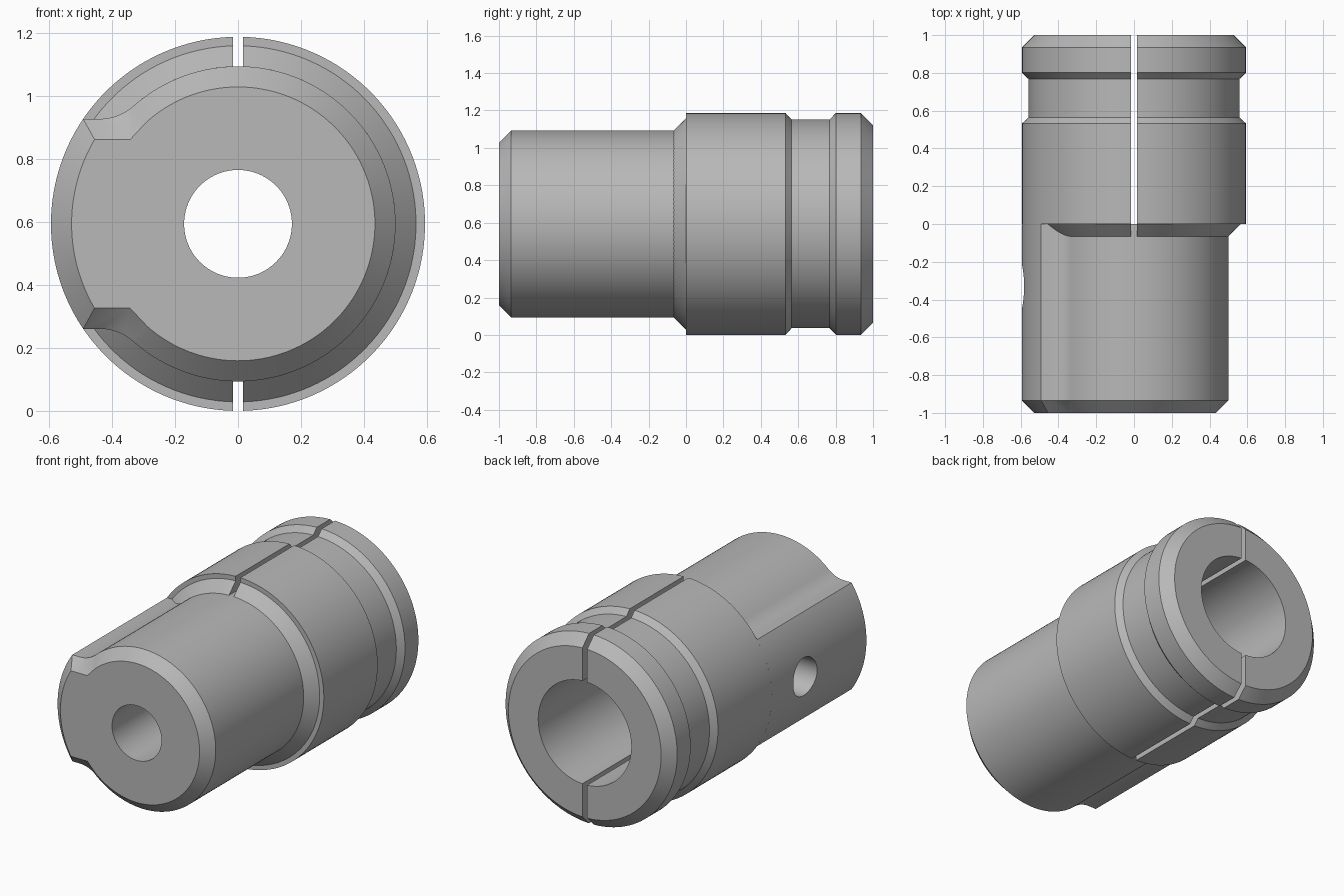
import bpy, bmesh, math
from mathutils import Matrix

if "Cube" in bpy.data.objects:
    bpy.data.objects.remove(bpy.data.objects["Cube"])

R = 0.5935          # outer radius, also the height of the axis
SHANK_R = 0.5
KEY_H = 0.333       # half height of the key rib
CH = 0.0655         # chamfer size
BORE_R = 0.171

steel = bpy.data.materials.new("light_grey_steel")
steel.diffuse_color = (0.48, 0.48, 0.48, 1)
steel.use_nodes = True
steel.node_tree.nodes["Principled BSDF"].inputs["Base Color"].default_value = steel.diffuse_color


def make_object(name, bm):
    bmesh.ops.remove_doubles(bm, verts=bm.verts, dist=1e-5)
    bmesh.ops.recalc_face_normals(bm, faces=bm.faces)
    mesh = bpy.data.meshes.new(name)
    bm.to_mesh(mesh)
    bm.free()
    mesh.materials.append(steel)
    obj = bpy.data.objects.new(name, mesh)
    bpy.context.collection.objects.link(obj)
    return obj


def loft(name, sections):
    """Skin rings of (x, y, z) points and cap both ends."""
    bm = bmesh.new()
    rings = [[bm.verts.new(p) for p in s] for s in sections]
    n = len(rings[0])
    for a, b in zip(rings, rings[1:]):
        for i in range(n):
            j = (i + 1) % n
            bm.faces.new((a[i], a[j], b[j], b[i]))
    bm.faces.new(rings[0])
    bm.faces.new(rings[-1])
    return make_object(name, bm)


def revolve(name, profile, n=128):
    """Spin a closed (radius, y) profile about the long axis."""
    bm = bmesh.new()
    rings = []
    for k in range(n):
        t = 2 * math.pi * (k + 0.5) / n
        rings.append([bm.verts.new((r * math.cos(t), y, R + r * math.sin(t)))
                      for r, y in profile])
    m = len(profile)
    for k in range(n):
        a, b = rings[k], rings[(k + 1) % n]
        for i in range(m):
            j = (i + 1) % m
            bm.faces.new((a[i], a[j], b[j], b[i]))
    return make_object(name, bm)


def cylinder(name, radius, depth, centre, axis):
    bm = bmesh.new()
    bmesh.ops.create_cone(bm, cap_ends=True, segments=96, radius1=radius,
                          radius2=radius, depth=depth,
                          matrix=Matrix.Translation(centre) @ Matrix.Rotation(math.pi / 2, 4, axis))
    return make_object(name, bm)


def cut(obj, cutter):
    cutter.hide_render = True
    mod = obj.modifiers.new("cut", 'BOOLEAN')
    mod.operation, mod.solver, mod.object = 'DIFFERENCE', 'EXACT', cutter
    select(obj)
    bpy.ops.object.modifier_apply(modifier=mod.name)
    bpy.data.objects.remove(cutter)


def select(obj):
    bpy.ops.object.select_all(action='DESELECT')
    obj.select_set(True)
    bpy.context.view_layer.objects.active = obj


def polar(r, t):
    return (r * math.cos(t), r * math.sin(t))


# Shank cross-section, upper half: pairs of (full size, chamfered front) points
half = []
key_a, key_b = math.asin(KEY_H / R), math.asin((KEY_H - CH) / (R - CH))
for i in range(25):                                   # key outer arc
    f = i / 24
    half.append((polar(R, math.pi - key_a * f), polar(R - CH, math.pi - key_b * f)))
fx = -0.44                                            # concave fillet beside the key
fr = (fx * fx + KEY_H ** 2 - SHANK_R ** 2) / (2 * (SHANK_R - KEY_H))
cz = KEY_H + fr
body_a = math.atan2(cz, fx)
corner = polar(SHANK_R - CH, math.pi - math.asin((KEY_H - CH) / (SHANK_R - CH)))
end = body_a - math.pi
for i in range(12):
    t = -math.pi / 2 + (end + math.pi / 2 + (2 * math.pi if end < -math.pi / 2 - math.pi else 0)) * i / 12
    if i == 0:
        t = -math.pi / 2
    half.append(((fx + fr * math.cos(t), cz + fr * math.sin(t)), corner))
for i in range(49):                                   # round body arc
    t = body_a * (1 - i / 48)
    half.append((polar(SHANK_R, t), polar(SHANK_R - CH, t)))
section = half + [tuple((x, -z) for x, z in p) for p in half[-2:0:-1]]

full = [p[0] for p in section]
front = [p[1] for p in section]
shank = loft("shank", [[(x, y, R + z) for x, z in pts]
                       for pts, y in ((front, -1), (full, -1 + CH), (full, 0))])

# Through bore and the cross hole in the key
cut(shank, cylinder("bore_cutter", BORE_R, 3, (0, 0, R), 'X'))
cut(shank, cylinder("cross_hole_cutter", 0.118, 0.8, (-0.4, -0.33, R), 'Y'))

# Split collar with groove, chamfers and large rear bore
collar = revolve("collar", [
    (SHANK_R, -CH), (0.565, 0), (R, 0), (R, 0.532), (0.558, 0.565), (0.558, 0.767),
    (R, 0.802), (R, 1 - CH), (R - CH, 1), (0.322, 1), (0.322, 0)])
bm = bmesh.new()
bmesh.ops.create_cube(bm, size=1, matrix=Matrix.Translation((0, 0.5, R))
                      @ Matrix.Diagonal((0.033, 1.3, 2, 1)))
cut(collar, make_object("slot_cutter", bm))

for part in (shank, collar):
    select(part)
    bpy.ops.object.shade_smooth_by_angle(angle=math.radians(25))
